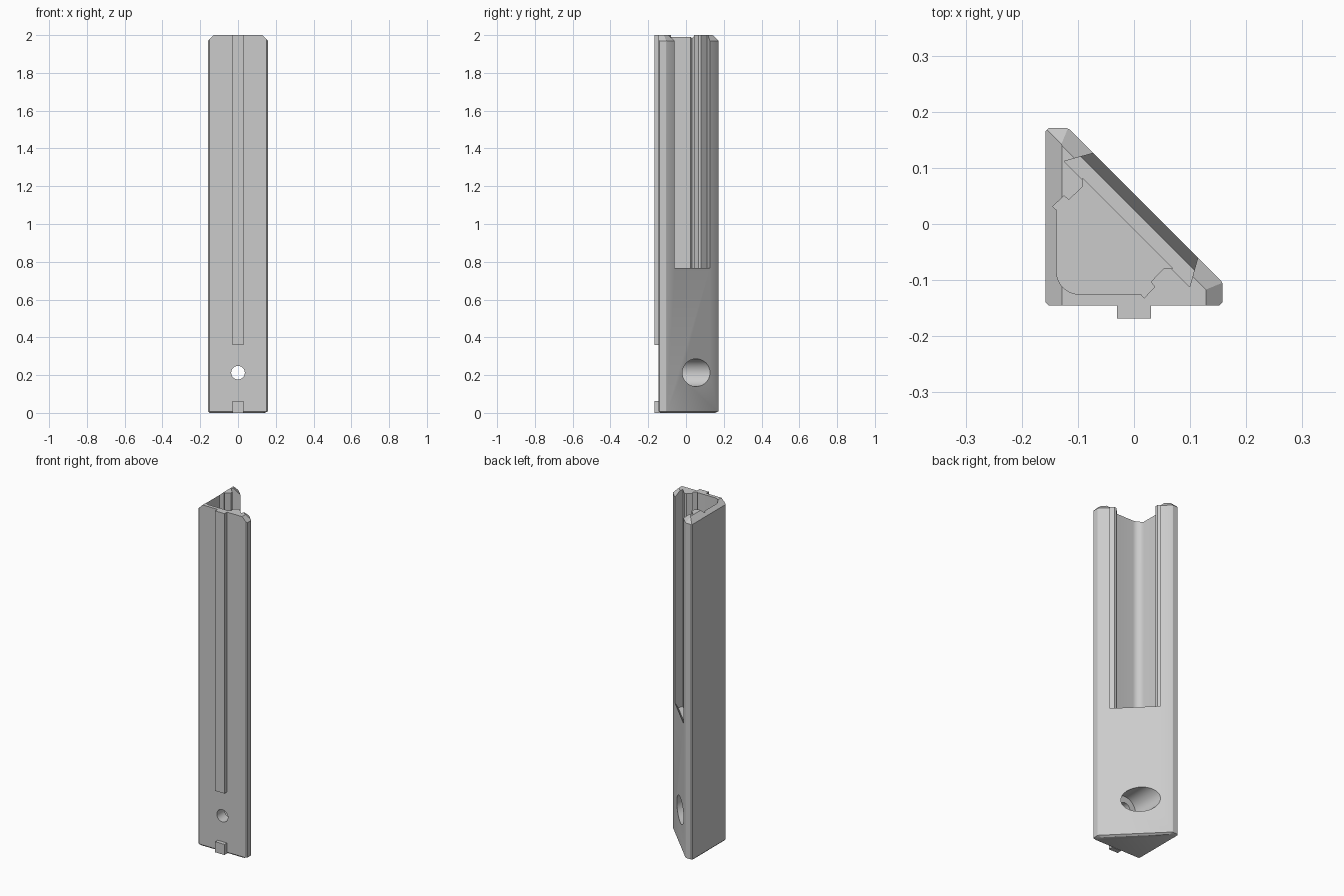
import bpy, bmesh, math
from mathutils import Vector

cube = bpy.data.objects.get("Cube")
if cube:
    bpy.data.objects.remove(cube, do_unlink=True)

grey = bpy.data.materials.new("plain_grey")
grey.use_nodes = True
COLOUR = (0.6, 0.6, 0.6, 1)
grey.diffuse_color = COLOUR
grey.node_tree.nodes["Principled BSDF"].inputs["Base Color"].default_value = COLOUR


def finish(name, bm):
    bmesh.ops.recalc_face_normals(bm, faces=bm.faces[:])
    mesh = bpy.data.meshes.new(name)
    bm.to_mesh(mesh)
    bm.free()
    mesh.materials.append(grey)
    obj = bpy.data.objects.new(name, mesh)
    bpy.context.collection.objects.link(obj)
    return obj


def loft(rings):
    """Solid through equal-length rings of 3D points, capped at both ends."""
    bm = bmesh.new()
    loops = [[bm.verts.new(p) for p in ring] for ring in rings]
    n = len(loops[0])
    for a, b in zip(loops, loops[1:]):
        for i in range(n):
            j = (i + 1) % n
            bm.faces.new((a[i], a[j], b[j], b[i]))
    bm.faces.new(loops[0])
    bm.faces.new(loops[-1])
    bmesh.ops.recalc_face_normals(bm, faces=bm.faces[:])
    return bm


def prism(outline, z0, z1):
    return loft([[(x, y, z) for x, y in outline] for z in (z0, z1)])


def mirrored(p):
    """Reflect across the diagonal through the square corner."""
    return (p[1] - 0.013, p[0] + 0.013)


def cylinder_y(name, radius, y0, y1, z, sides=48):
    ring = [2 * math.pi * i / sides for i in range(sides)]
    return finish(name, loft([[(radius * math.cos(a), y, z + radius * math.sin(a))
                               for a in ring] for y in (y0, y1)]))


def cut(target, cutter):
    mod = target.modifiers.new("cut", 'BOOLEAN')
    mod.operation = 'DIFFERENCE'
    mod.solver = 'EXACT'
    mod.object = cutter
    bpy.context.view_layer.objects.active = target
    bpy.ops.object.modifier_apply(modifier=mod.name)
    bpy.data.objects.remove(cutter, do_unlink=True)


# Three-cornered body with trimmed ends and a small chamfer at the foot
half = [(-0.152, -0.145), (0.152, -0.145), (0.158, -0.139), (0.158, -0.107), (0.155, -0.101)]
outline = half + [mirrored(p) for p in reversed(half)]
centre = Vector((-0.065, -0.05))
foot = [centre + (Vector(p) - centre) * 0.92 for p in outline]
bm = loft([[(x, y, 0) for x, y in foot],
           [(x, y, 0.008) for x, y in outline],
           [(x, y, 2) for x, y in outline]])

# Sloped trims round the top: left, right, back and diagonal side
for point, normal in (((-0.128, 0, 2), (-1, 0, 1)),
                      ((0.128, 0, 2), (1, 0, 1)),
                      ((0, 0.141, 2), (0, 1, 1)),
                      ((0.011, 0, 2), (1, 1, math.sqrt(2)))):
    res = bmesh.ops.bisect_plane(bm, geom=bm.verts[:] + bm.edges[:] + bm.faces[:],
                                 plane_co=point, plane_no=Vector(normal).normalized(),
                                 clear_outer=True)
    rim = [e for e in res["geom_cut"] if isinstance(e, bmesh.types.BMEdge)]
    bmesh.ops.contextual_create(bm, geom=rim)
body = finish("body", bm)

# Inner pocket with a rounded corner and a clip groove on each side
groove = [(0.012, -0.125), (0.018, -0.132), (0.037, -0.112),
          (0.030, -0.103), (0.053, -0.079), (0.062, -0.079), (0.069, -0.079)]
arc = [(-0.098 + 0.04 * math.cos(a), -0.085 + 0.04 * math.sin(a))
       for a in (math.pi * (1 + i / 16) for i in range(9))]
pocket = arc + groove + [mirrored(p) for p in reversed(groove)]
cut(body, finish("pocket_cutter", prism(pocket, 0.70, 2.2)))

# Dovetail slot for a sliding lid, open at the top, undercut at its foot
origin = Vector((-0.0125, 0, 0))
along = Vector((1, -1, 0)).normalized()
out = Vector((1, 1, 0)).normalized()
rings = []
for depth, z0 in ((0, 0.73), (0.0265, 0.73), (0.0445, 0.762), (0.0625, 0.794)):
    w = 0.158 - 0.56 * depth
    base = origin + out * depth
    rings.append([base + along * s * w + Vector((0, 0, z))
                  for s, z in ((-1, z0), (1, z0), (1, 2.2), (-1, 2.2))])
cut(body, finish("slot_cutter", loft(rings)))

# Screw hole with a wide counterbore from the diagonal side
cut(body, cylinder_y("bore_cutter", 0.073, -0.075, 0.3, 0.213))
cut(body, cylinder_y("hole_cutter", 0.036, -0.3, 0.1, 0.213))

# Front guide rail and the short tab below it
for name, z0, z1 in (("guide_rail", 0.36, 2.0), ("lower_tab", 0.0, 0.062)):
    bar = [(-0.03, -0.168), (0.03, -0.168), (0.03, -0.14), (-0.03, -0.14)]
    finish(name, prism(bar, z0, z1))

# Smooth only the curved walls
bpy.ops.object.select_all(action='DESELECT')
body.select_set(True)
bpy.context.view_layer.objects.active = body
bpy.ops.object.shade_smooth_by_angle(angle=math.radians(25))
